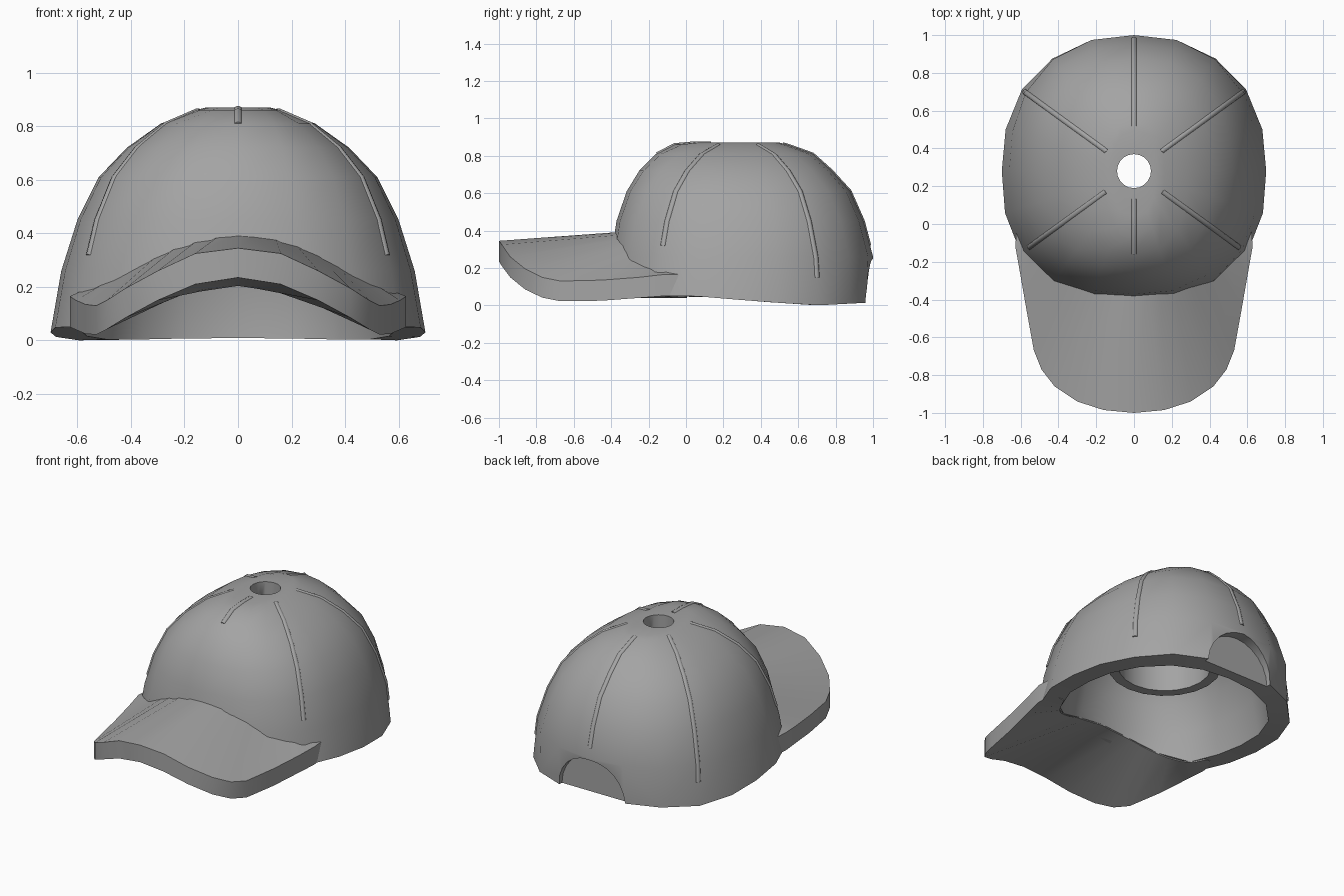
import bpy, bmesh, math
from mathutils import Vector

if "Cube" in bpy.data.objects:
    bpy.data.objects.remove(bpy.data.objects["Cube"])

CENTRE_Y = 0.28
WALL = 0.12
BACK_POWER = 2.33
FRONT_POWER = 2.48
SEGMENTS = 20

grey = bpy.data.materials.new("cap_grey")
grey.use_nodes = True
grey.diffuse_color = (0.37, 0.37, 0.37, 1)
grey.node_tree.nodes["Principled BSDF"].inputs["Base Color"].default_value = grey.diffuse_color


def add_object(name, bm):
    bmesh.ops.recalc_face_normals(bm, faces=bm.faces)
    mesh = bpy.data.meshes.new(name)
    bm.to_mesh(mesh)
    bm.free()
    mesh.materials.append(grey)
    obj = bpy.data.objects.new(name, mesh)
    bpy.context.collection.objects.link(obj)
    return obj


def smooth(obj, degrees=38):
    bpy.ops.object.select_all(action='DESELECT')
    obj.select_set(True)
    bpy.context.view_layer.objects.active = obj
    bpy.ops.object.shade_smooth_by_angle(angle=math.radians(degrees))


def loft_closed(name, rings):
    """Join rings of points into a solid; the last ring joins the first."""
    bm = bmesh.new()
    loops = [[bm.verts.new(p) for p in ring] for ring in rings]
    count = len(loops[0])
    for a, b in zip(loops, loops[1:] + loops[:1]):
        for i in range(count):
            j = (i + 1) % count
            bm.faces.new((a[i], a[j], b[j], b[i]))
    return add_object(name, bm)


def interpolate(table, value):
    for (x0, y0), (x1, y1) in zip(table, table[1:]):
        if value <= x1:
            t = max(0, (value - x0) / (x1 - x0))
            return y0 + (y1 - y0) * t
    return table[-1][1]


# Crown profile: height, then reach to the side, back and front
PROFILE = [(0.03, 0.70, 0.705, 0.69), (0.26, 0.66, 0.72, 0.68),
           (0.45, 0.60, 0.67, 0.652), (0.61, 0.52, 0.60, 0.597),
           (0.72, 0.415, 0.5, 0.53), (0.81, 0.288, 0.4, 0.44),
           (0.86, 0.16, 0.26, 0.345), (0.87, 0.12, 0.22, 0.24),
           (0.87, 0.09, 0.09, 0.09)]
FRONT_ARCH = [(0, 0.21), (0.2, 0.18), (0.37, 0.11), (0.5, 0.045), (0.55, 0.045), (0.65, 0.06)]
SIDE_HEM = [(-0.08, 0.06), (0.4, 0.02), (0.7, 0), (0.98, 0.015)]


def plan_point(angle, row, inset=0):
    z, side, back, front = row
    c, s = math.cos(angle), math.sin(angle)
    rx = max(side - inset, 0.09)
    ry = max((back if s > 0 else front) - inset, 0.09)
    n = BACK_POWER if s > 0 else FRONT_POWER
    if rx == 0.09:
        n = 2
    r = ((abs(c) / rx) ** n + (abs(s) / ry) ** n) ** (-1 / n)
    return Vector((r * c, CENTRE_Y + r * s, z))


def ring(row, inset=0, hem=False):
    points = [plan_point(math.tau * i / SEGMENTS, row, inset) for i in range(SEGMENTS)]
    if hem:
        for p in points:
            p.z = interpolate(FRONT_ARCH, abs(p.x)) if p.y < -0.08 else interpolate(SIDE_HEM, p.y)
    return points


# Crown: thick dome with a hole through the top
rings = [ring(row, 0, i == 0) for i, row in enumerate(PROFILE)]
for i, row in reversed(list(enumerate(PROFILE))):
    if i != 7:
        inner = (row[0] * 0.87,) + row[1:]
        rings.append(ring(inner, WALL, i == 0))
crown = loft_closed("crown", rings)

# Arched recess at the back of the crown
bpy.ops.mesh.primitive_cylinder_add(vertices=24, radius=0.235, depth=0.3,
                                    location=(0, 1.08, 0.015), rotation=(math.pi / 2, 0, 0))
cutter = bpy.context.object
cutter.name = "recess_cutter"
cutter.hide_render = True
cutter.data.materials.append(grey)
cut = crown.modifiers.new("back_recess", 'BOOLEAN')
cut.operation = 'DIFFERENCE'
cut.solver = 'EXACT'
cut.object = cutter
bpy.ops.object.select_all(action='DESELECT')
crown.select_set(True)
bpy.context.view_layer.objects.active = crown
bpy.ops.object.modifier_apply(modifier=cut.name)
bpy.data.objects.remove(cutter)
smooth(crown)


# Inner socket tube under the roof
def circle(radius, z):
    return [(radius * math.cos(math.tau * i / SEGMENTS),
             CENTRE_Y + radius * math.sin(math.tau * i / SEGMENTS), z) for i in range(SEGMENTS)]


smooth(loft_closed("inner_tube", [circle(0.33, 0.34), circle(0.33, 0.76),
                                  circle(0.27, 0.76), circle(0.27, 0.34)]))

# Brim: half of the outer edge as (x, y, top z, bottom z), and top height at the crown
OUTER = [(0, -1, 0.345, 0.235), (0.16, -0.985, 0.325, 0.21), (0.3, -0.94, 0.26, 0.15),
         (0.42, -0.86, 0.195, 0.085), (0.49, -0.77, 0.15, 0.042), (0.53, -0.67, 0.13, 0.022),
         (0.57, -0.45, 0.135, 0.025), (0.605, -0.25, 0.15, 0.04), (0.628, -0.12, 0.165, 0.05),
         (0.62, 0.0, 0.165, 0.055)]
CROWN_LINE = [(0, 0.397), (0.12, 0.387), (0.22, 0.362), (0.32, 0.317), (0.4, 0.272),
              (0.47, 0.237), (0.53, 0.2), (0.6, 0.165)]

# The inner edge follows the cavity so the underside runs straight into the opening
inner_edge = []
for i in range(len(OUTER)):
    p = plan_point(math.radians(-90 + 7 * i), PROFILE[0], WALL)
    inner_edge.append((p.x, p.y, interpolate(CROWN_LINE, p.x), interpolate(FRONT_ARCH, p.x) - 0.006))


def mirrored(points):
    return [(-p[0],) + p[1:] for p in points[:0:-1]] + points


bm = bmesh.new()
sections = []
for o, i in zip(mirrored(OUTER), mirrored(inner_edge)):
    corners = [(o[0], o[1], o[2]), (i[0], i[1], i[2]), (i[0], i[1], i[3]), (o[0], o[1], o[3])]
    sections.append([bm.verts.new(c) for c in corners])
for a, b in zip(sections, sections[1:]):
    for k in range(4):
        m = (k + 1) % 4
        bm.faces.new((a[k], a[m], b[m], b[k]))
bm.faces.new(sections[0])
bm.faces.new(sections[-1])
smooth(add_object("brim", bm), 50)


# Raised seams running down the crown
def crown_point(angle, k):
    i = min(int(k), len(PROFILE) - 2)
    return plan_point(angle, PROFILE[i]).lerp(plan_point(angle, PROFILE[i + 1]), k - i)


def add_seam(name, degrees, top, bottom):
    angle = math.radians(degrees)
    stops = [top] + [k for k in range(8, 0, -1) if bottom < k < top] + [bottom]
    core = Vector((0, CENTRE_Y, 0.3))
    curve = bpy.data.curves.new(name, 'CURVE')
    curve.dimensions = '3D'
    curve.bevel_depth = 0.017
    curve.bevel_resolution = 2
    curve.use_fill_caps = True
    spline = curve.splines.new('POLY')
    spline.points.add(len(stops) - 1)
    for point, k in zip(spline.points, stops):
        p = crown_point(angle, k)
        p -= (p - core).normalized() * 0.011
        point.co = (*p, 1)
    curve.materials.append(grey)
    bpy.context.collection.objects.link(bpy.data.objects.new(name, curve))


add_seam("back_seam", 90, 6.5, 1.3)
add_seam("front_seam", -90, 7.6, 5)
for side, flip in (("left", False), ("right", True)):
    for place, degrees, bottom in (("back", 36, 0.5), ("front", -36, 1.3)):
        add_seam(f"{side}_{place}_seam", 180 - degrees if flip else degrees, 6.1, bottom)
